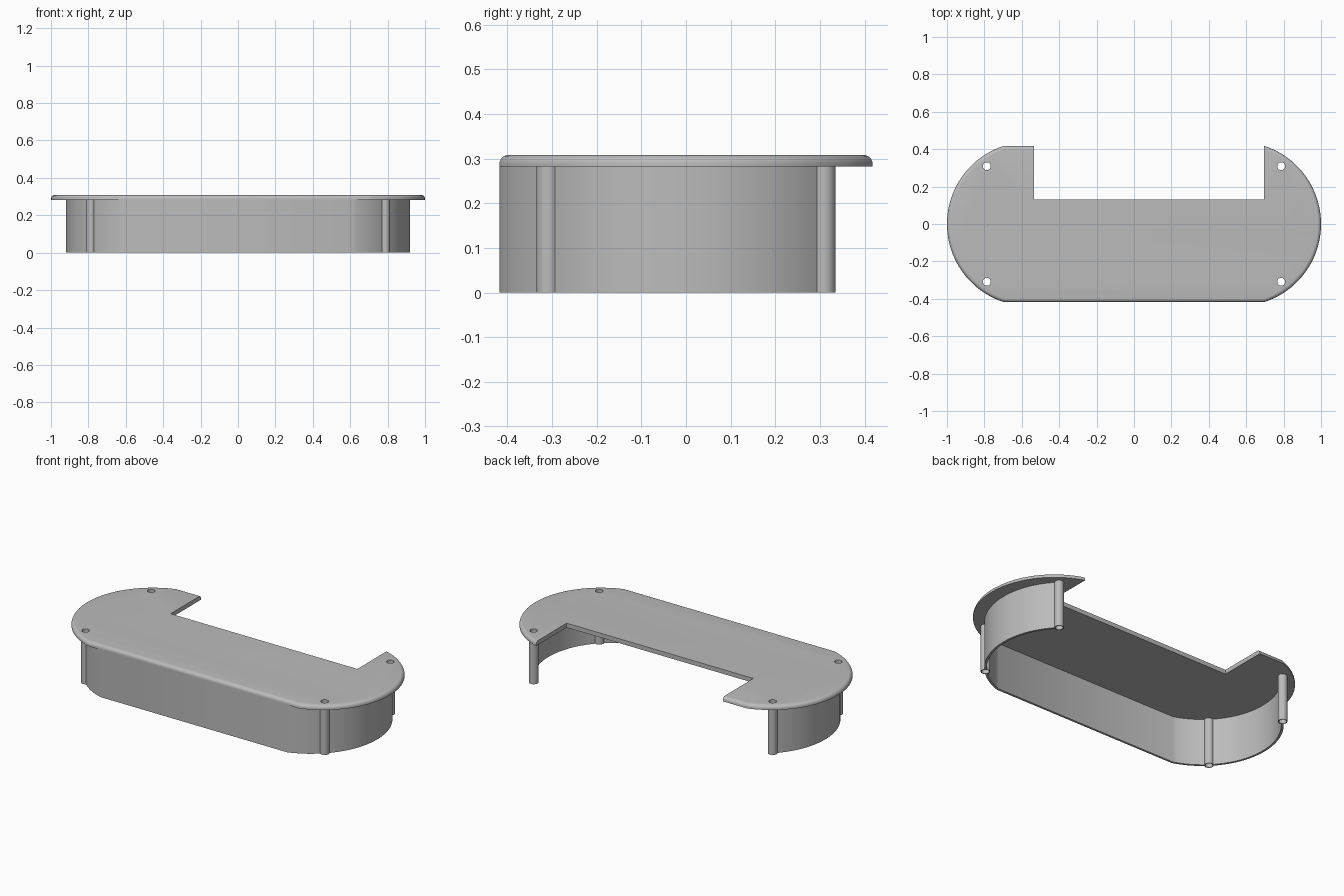
import bpy, bmesh, math

if "Cube" in bpy.data.objects:
    bpy.data.objects.remove(bpy.data.objects["Cube"])

TOP, UNDER = 0.308, 0.282      # plate top and underside
HALF_Y = 0.418                 # half depth
R = 0.439                      # end arc radius
PLATE_CX, WALL_CX = 0.561, 0.481
WALL_T = 0.013
POST_X, POST_Y = 0.787, 0.309
POST_R, HOLE_R = 0.026, 0.021

grey = bpy.data.materials.new("mid grey")
grey.use_nodes = True
COLOUR = (0.5, 0.5, 0.5, 1)
grey.diffuse_color = COLOUR
grey.node_tree.nodes["Principled BSDF"].inputs["Base Color"].default_value = COLOUR


def arc(cx, r, y0, y1, steps=40):
    """Right-hand arc about (cx, 0) from height y0 to y1."""
    a, b = math.asin(y0 / r), math.asin(y1 / r)
    angles = [a + (b - a) * i / steps for i in range(steps + 1)]
    return [(cx + r * math.cos(t), r * math.sin(t)) for t in angles]


def mirrored(points):
    return [(-x, y) for x, y in reversed(points)]


def prism(name, outline, z0, z1, round_top=0):
    """Extrude a closed outline, optionally rounding its top rim."""
    bm = bmesh.new()
    face = bm.faces.new([bm.verts.new((x, y, z0)) for x, y in outline])
    ext = bmesh.ops.extrude_face_region(bm, geom=[face])["geom"]
    top = [v for v in ext if isinstance(v, bmesh.types.BMVert)]
    bmesh.ops.translate(bm, verts=top, vec=(0, 0, z1 - z0))
    bmesh.ops.recalc_face_normals(bm, faces=bm.faces)
    if round_top:
        rim = [e for e in bm.edges if all(v in top for v in e.verts)]
        bmesh.ops.bevel(bm, geom=rim, offset=round_top, segments=6,
                        profile=0.5, affect='EDGES')
    mesh = bpy.data.meshes.new(name)
    bm.to_mesh(mesh)
    bm.free()
    mesh.materials.append(grey)
    obj = bpy.data.objects.new(name, mesh)
    bpy.context.collection.objects.link(obj)
    return obj


def circle(cx, cy, r, n=32):
    return [(cx + r * math.cos(math.tau * i / n), cy + r * math.sin(math.tau * i / n))
            for i in range(n)]


def cut(obj, cutter):
    mod = obj.modifiers.new("cut", 'BOOLEAN')
    mod.operation = 'DIFFERENCE'
    mod.solver = 'EXACT'
    mod.object = cutter


# Top plate with rounded rim
end = arc(PLATE_CX, R, -HALF_Y, HALF_Y)
plate = prism("top_plate", end + mirrored(end), UNDER, TOP, round_top=0.02)

# Skirt wall: open at the back, ending at the rear posts
outer = arc(WALL_CX, R, -HALF_Y, POST_Y)
inner = arc(WALL_CX, R - WALL_T, WALL_T - HALF_Y, POST_Y)
skirt = prism("skirt_wall",
              mirrored(outer) + outer + inner[::-1] + mirrored(inner)[::-1],
              0, UNDER)

# Rear notch, off centre
notch = prism("notch_cutter", [(-0.535, 0.13), (0.695, 0.13), (0.695, 0.6), (-0.535, 0.6)],
              0.2, 0.4)
cut(plate, notch)
helpers = [notch]

# Hollow corner posts, with screw holes running through the plate
solids = [plate, skirt]
for sx, side in ((1, "left"), (-1, "right")):
    for sy, place in ((-1, "front"), (1, "back")):
        x, y = sx * POST_X, sy * POST_Y
        post = prism(f"{place}_{side}_post", circle(x, y, POST_R), 0, UNDER)
        drill = prism(f"{place}_{side}_drill", circle(x, y, HOLE_R), -0.1, 0.4)
        for part in (plate, skirt, post):
            cut(part, drill)
        solids.append(post)
        helpers.append(drill)

# Apply the cuts, then hide the helpers by removing them
bpy.context.view_layer.update()
depsgraph = bpy.context.evaluated_depsgraph_get()
finished = [(o, bpy.data.meshes.new_from_object(o.evaluated_get(depsgraph))) for o in solids]
for obj, mesh in finished:
    obj.modifiers.clear()
    obj.data = mesh
for h in helpers:
    bpy.data.objects.remove(h)

# Smooth curves, sharp corners
bpy.ops.object.select_all(action='DESELECT')
for obj in solids:
    obj.select_set(True)
bpy.context.view_layer.objects.active = plate
bpy.ops.object.shade_smooth_by_angle(angle=math.radians(30))
